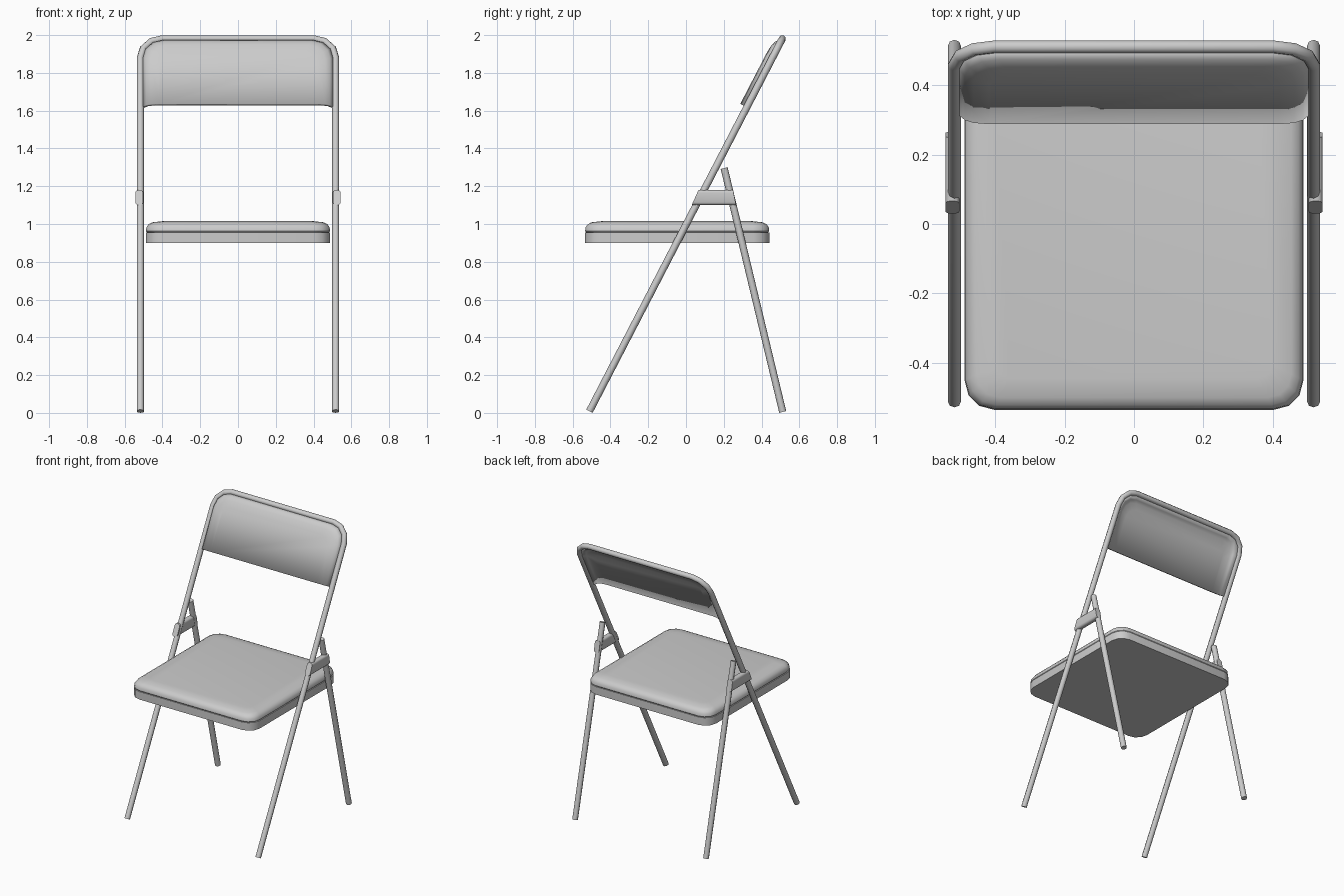
import bpy, bmesh, math
from mathutils import Vector

if "Cube" in bpy.data.objects:
    bpy.data.objects.remove(bpy.data.objects["Cube"])

TUBE = 0.019                       # tube radius
X = 0.517                          # tube centre from the middle
FOOT = Vector((0, -0.511, 0.009))  # start of the leaning frame
HEAD = Vector((0, 0.510, 1.981))   # its top
ALONG = (HEAD - FOOT).normalized()
LENGTH = (HEAD - FOOT).length
FRONT = Vector((0, -ALONG.z, ALONG.y))   # frame plane normal, facing the sitter


def on_frame(x, s, out=0.0):
    """Point in the leaning frame plane: x across, s up the tube, out forwards."""
    return FOOT + ALONG * s + FRONT * out + Vector((x, 0, 0))


def rounded_rect(hx, hy, r, n=3):
    pts = []
    for k, (sx, sy) in enumerate(((1, 1), (-1, 1), (-1, -1), (1, -1))):
        for i in range(n + 1):
            a = math.pi / 2 * (k + i / n)
            pts.append((sx * (hx - r) + r * math.cos(a), sy * (hy - r) + r * math.sin(a)))
    return pts


def arch(hx, top, bottom, r, n=3):
    """Upside-down U, from bottom right over the top to bottom left."""
    right = [(hx, bottom)]
    for i in range(n + 1):
        a = math.pi / 2 * i / n
        right.append((hx - r + r * math.cos(a), top - r + r * math.sin(a)))
    return right + [(-x, s) for x, s in reversed(right)]


def smooth(ob, angle=40):
    bpy.ops.object.select_all(action='DESELECT')
    ob.select_set(True)
    bpy.context.view_layer.objects.active = ob
    bpy.ops.object.shade_smooth_by_angle(angle=math.radians(angle))


def loft(name, rings, closed=True, cap_start=True, recalc=True):
    bm = bmesh.new()
    rows = [[bm.verts.new(p) for p in ring] for ring in rings]
    n = len(rows[0])
    for a, b in zip(rows, rows[1:]):
        for i in range(n if closed else n - 1):
            j = (i + 1) % n
            bm.faces.new((a[i], a[j], b[j], b[i]))
    bm.faces.new(rows[-1])
    if cap_start:
        bm.faces.new(rows[0][::-1])
    if recalc:
        bmesh.ops.recalc_face_normals(bm, faces=bm.faces)
    me = bpy.data.meshes.new(name)
    bm.to_mesh(me)
    bm.free()
    ob = bpy.data.objects.new(name, me)
    bpy.context.collection.objects.link(ob)
    smooth(ob)
    return ob


def tube(name, pts):
    cu = bpy.data.curves.new(name, 'CURVE')
    cu.dimensions = '3D'
    cu.bevel_depth = TUBE
    cu.bevel_resolution = 2
    cu.use_fill_caps = True
    sp = cu.splines.new('POLY')
    sp.points.add(len(pts) - 1)
    for p, co in zip(sp.points, pts):
        p.co = (*co, 1)
    ob = bpy.data.objects.new(name, cu)
    bpy.context.collection.objects.link(ob)
    bpy.ops.object.select_all(action='DESELECT')
    ob.select_set(True)
    bpy.context.view_layer.objects.active = ob
    bpy.ops.object.convert(target='MESH')
    smooth(bpy.context.object, 50)


# Front legs and back frame, one bent tube
tube("back_frame", [on_frame(x, s) for x, s in arch(X, LENGTH, 0, 0.115)])

# Rear legs and the brackets joining them to the frame
for side, sx in (("left", -1), ("right", 1)):
    tube(f"rear_leg_{side}", [(sx * X, 0.512, 0.005), (sx * X, 0.202, 1.296)])
    section = rounded_rect(0.02, 0.04, 0.015)
    rings = [[(sx * 0.523 + x, y + lean * z, 1.14 + z) for x, z in section]
             for y, lean in ((0.048, 0.45), (0.257, -0.2))]
    loft(f"bracket_{side}", rings)

# Seat pan and padded cushion
def seat_ring(inset, z):
    h = 0.488 - inset
    return [(x, y - 0.047, z) for x, y in rounded_rect(h, h, max(0.085 - inset * 0.5, 0.03))]


loft("seat_pan", [seat_ring(0, 0.90), seat_ring(0, 0.956)])
loft("seat_cushion", [seat_ring(i, z) for i, z in (
    (0.008, 0.954), (0.001, 0.963), (0.003, 0.982), (0.014, 0.998),
    (0.035, 1.009), (0.09, 1.015))])

# Backrest panel, bulging forwards inside the arch
base = 1.812
panel = loft("backrest", [
    [on_frame(x, s, out) for x, s in arch(X - inset, LENGTH - inset, base, 0.115 - inset * 0.5)]
    for inset, out in ((0.008, 0.006), (0.03, 0.026), (0.055, 0.035), (0.10, 0.039))],
    closed=False, cap_start=False, recalc=False)
mod = panel.modifiers.new("thickness", 'SOLIDIFY')
mod.thickness = 0.018
mod.offset = -1
